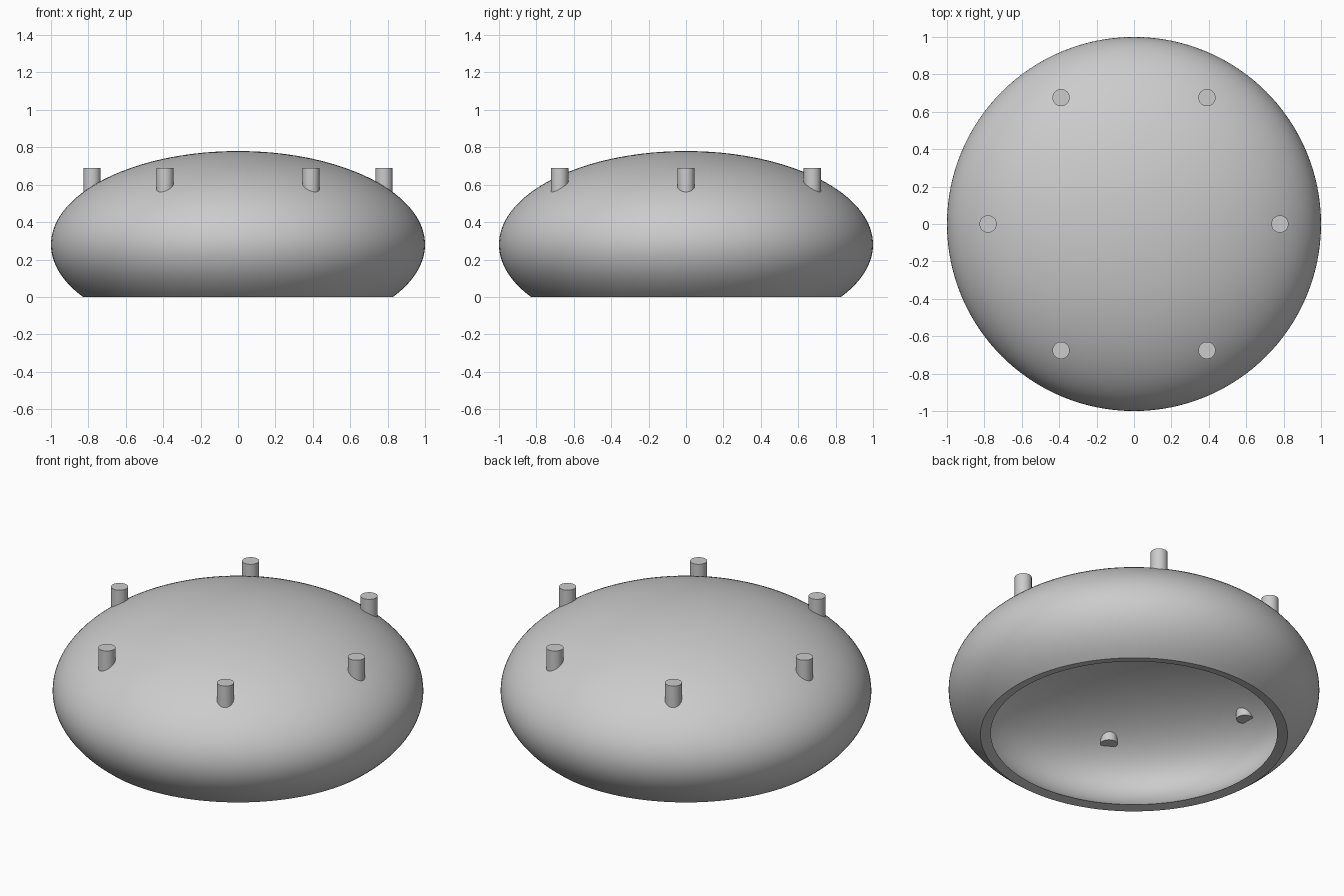
import bpy
import bmesh
from math import asin, cos, sin, pi, radians
from mathutils import Matrix, Vector

if "Cube" in bpy.data.objects:
    bpy.data.objects.remove(bpy.data.objects["Cube"], do_unlink=True)

# One plain grey for every part
GREY = (0.6, 0.6, 0.6, 1)
grey = bpy.data.materials.new("light grey")
grey.use_nodes = True
grey.diffuse_color = GREY
grey.node_tree.nodes["Principled BSDF"].inputs["Base Color"].default_value = GREY


def finish(bm, name):
    bmesh.ops.recalc_face_normals(bm, faces=bm.faces)
    mesh = bpy.data.meshes.new(name)
    bm.to_mesh(mesh)
    bm.free()
    mesh.materials.append(grey)
    obj = bpy.data.objects.new(name, mesh)
    bpy.context.collection.objects.link(obj)
    bpy.ops.object.select_all(action="DESELECT")
    obj.select_set(True)
    bpy.context.view_layer.objects.active = obj
    bpy.ops.object.shade_smooth_by_angle(angle=radians(30))
    return obj


def dome_arc(radius, height, centre, base, steps=48):
    """Half section of a flattened ball, from the top pole to the base level."""
    end = pi / 2 + asin((centre - base) / height)
    return [Vector((radius * sin(end * i / steps), 0,
                    centre + height * cos(end * i / steps)))
            for i in range(steps + 1)]


# Hollow dome: outer and inner arcs joined by the rim, spun about the axis
profile = dome_arc(1.0, 0.5, 0.28, 0.0)
profile += reversed(dome_arc(0.9, 0.39, 0.21, 0.01))
bm = bmesh.new()
verts = [bm.verts.new(p) for p in profile]
edges = [bm.edges.new(pair) for pair in zip(verts, verts[1:])]
bmesh.ops.spin(bm, geom=verts + edges, cent=(0, 0, 0), axis=(0, 0, 1),
               angle=2 * pi, steps=128)
bmesh.ops.remove_doubles(bm, verts=bm.verts, dist=0.0001)
finish(bm, "dome_shell")

# Six upright pegs through the shell, evenly spaced on a circle
PEG_TOP, PEG_BOTTOM, PEG_RADIUS, RING = 0.69, 0.385, 0.046, 0.78
for i in range(6):
    angle = i * pi / 3
    spot = Vector((RING * cos(angle), RING * sin(angle), (PEG_TOP + PEG_BOTTOM) / 2))
    bm = bmesh.new()
    bmesh.ops.create_cone(bm, cap_ends=True, segments=48, radius1=PEG_RADIUS,
                          radius2=PEG_RADIUS, depth=PEG_TOP - PEG_BOTTOM,
                          matrix=Matrix.Translation(spot))
    finish(bm, f"peg_{i + 1}")
